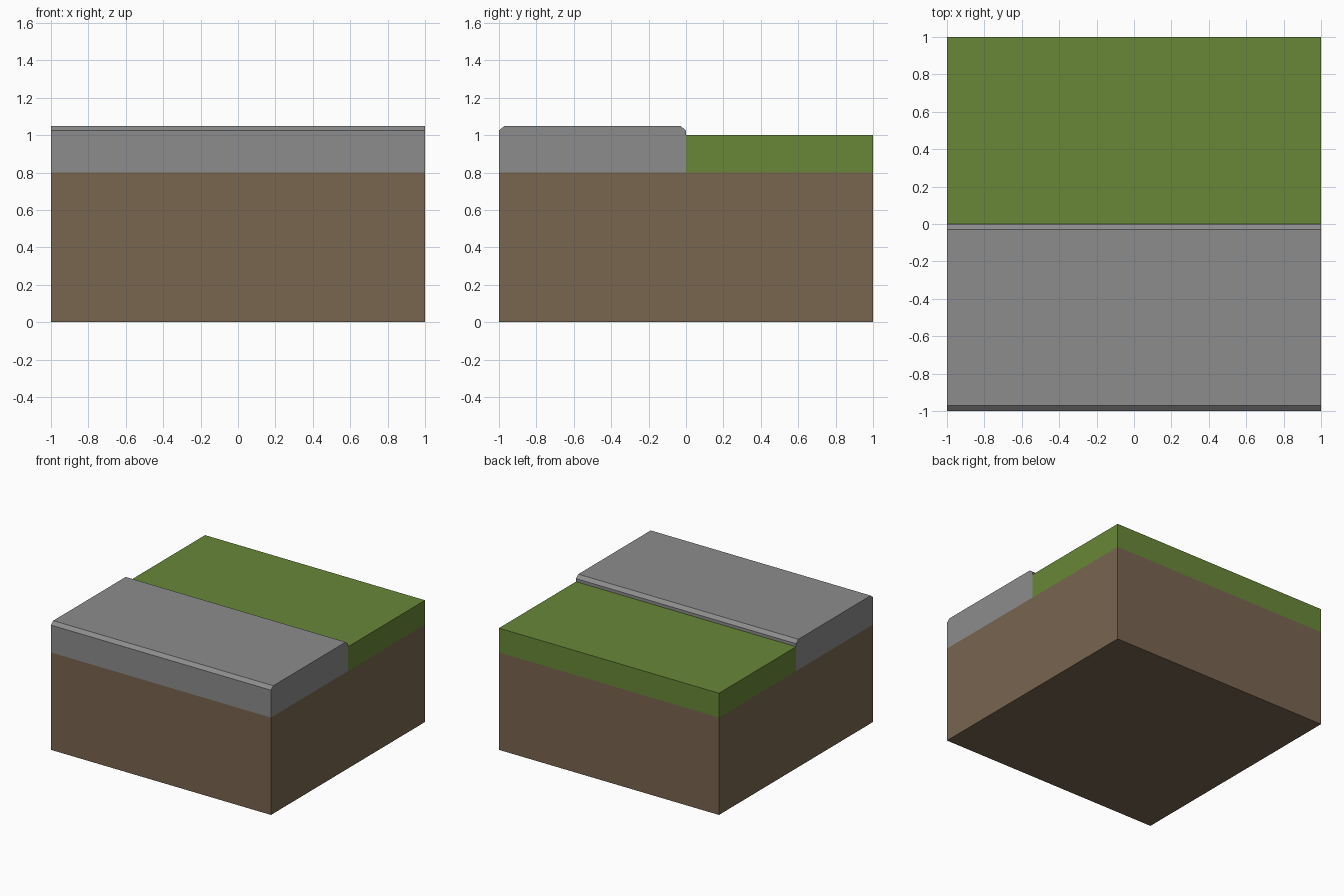
import bpy, bmesh

if "Cube" in bpy.data.objects:
    bpy.data.objects.remove(bpy.data.objects["Cube"])


def material(name, rgb):
    m = bpy.data.materials.new(name)
    m.diffuse_color = (*rgb, 1)
    m.use_nodes = True
    m.node_tree.nodes["Principled BSDF"].inputs["Base Color"].default_value = m.diffuse_color
    return m


def extrude_x(name, profile, mat):
    """Solid from a (y, z) outline swept across the full tile width."""
    bm = bmesh.new()
    face = bm.faces.new([bm.verts.new((-1, y, z)) for y, z in profile])
    new = bmesh.ops.extrude_face_region(bm, geom=[face])["geom"]
    bmesh.ops.translate(bm, vec=(2, 0, 0),
                        verts=[g for g in new if isinstance(g, bmesh.types.BMVert)])
    bmesh.ops.recalc_face_normals(bm, faces=bm.faces)
    me = bpy.data.meshes.new(name)
    bm.to_mesh(me)
    bm.free()
    me.materials.append(mat)
    ob = bpy.data.objects.new(name, me)
    bpy.context.collection.objects.link(ob)
    return ob


soil = material("soil brown", (0.19, 0.128, 0.078))
grass = material("grass green", (0.138, 0.242, 0.039))
stone = material("stone grey", (0.262, 0.262, 0.262))

# Earth block
extrude_x("soil_base", [(-1, 0), (1, 0), (1, 0.8), (-1, 0.8)], soil)

# Grass strip on the back half
extrude_x("grass_layer", [(0, 0.8), (1, 0.8), (1, 1), (0, 1)], grass)

# Raised paving slab on the front half, with chamfered long edges
extrude_x("paving_slab", [(-1, 0.8), (0, 0.8), (0, 1.025), (-0.03, 1.05),
                          (-0.97, 1.05), (-1, 1.025)], stone)
